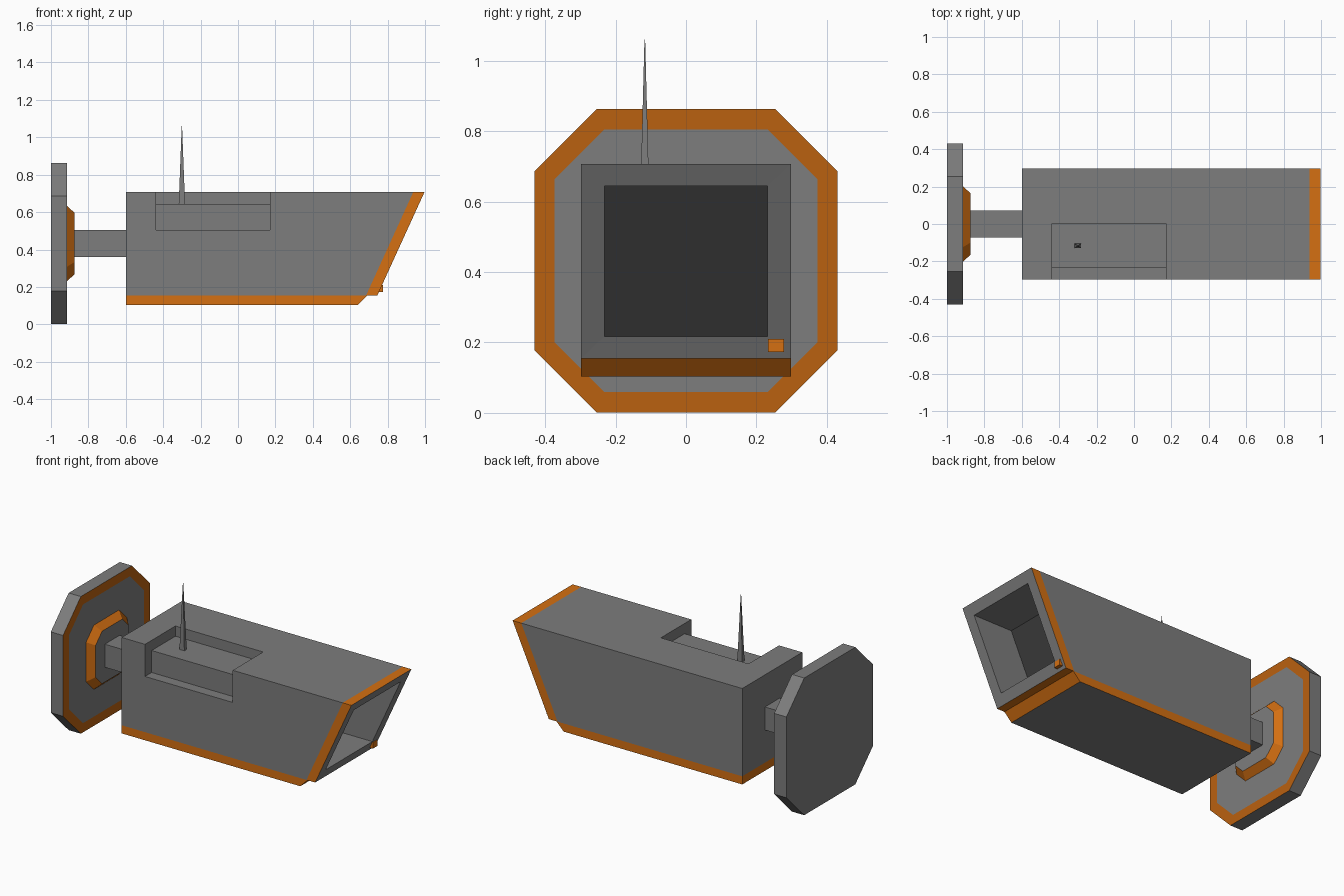
import bpy, bmesh

if "Cube" in bpy.data.objects:
    bpy.data.objects.remove(bpy.data.objects["Cube"])


def material(name, rgb):
    m = bpy.data.materials.new(name)
    m.diffuse_color = (*rgb, 1)
    m.use_nodes = True
    m.node_tree.nodes["Principled BSDF"].inputs["Base Color"].default_value = m.diffuse_color
    return m


MATS = [material("grey", (0.205, 0.205, 0.205)),
        material("orange", (0.66, 0.16, 0.006)),
        material("deep_orange", (0.49, 0.12, 0.005)),
        material("dark_glass", (0.05, 0.05, 0.05))]
GREY, ORANGE, DEEP, GLASS = range(4)


def loft(name, rings, bands, caps=(GREY, GREY)):
    """Skin a list of rings; one material per band and per end cap."""
    bm = bmesh.new()
    loops = [[bm.verts.new(p) for p in r] for r in rings]
    n = len(loops[0])
    for a, b, mat in zip(loops, loops[1:], bands):
        for i in range(n):
            j = (i + 1) % n
            bm.faces.new((a[i], a[j], b[j], b[i])).material_index = mat
    bm.faces.new(loops[0][::-1]).material_index = caps[0]
    bm.faces.new(loops[-1]).material_index = caps[1]
    bmesh.ops.recalc_face_normals(bm, faces=bm.faces)
    me = bpy.data.meshes.new(name)
    bm.to_mesh(me)
    bm.free()
    for m in MATS:
        me.materials.append(m)
    ob = bpy.data.objects.new(name, me)
    bpy.context.collection.objects.link(ob)
    return ob


def flat(x0, x1, y0, y1, z):
    return [(x0, y0, z), (x1, y0, z), (x1, y1, z), (x0, y1, z)]


def box(name, x0, x1, y0, y1, z0, z1, mat=GREY):
    return loft(name, [flat(x0, x1, y0, y1, z0), flat(x0, x1, y0, y1, z1)],
                [mat], (mat, mat))


def frame(x_low, x_high, hy, z0, z1):
    """Upright rectangle, leaning forward when x_high > x_low."""
    return [(x_low, -hy, z0), (x_low, hy, z0), (x_high, hy, z1), (x_high, -hy, z1)]


def octagon(x, h, c, zc=0.432):
    """Upright octagon: half size h, half flat length c."""
    pts = [(c, h), (h, c), (h, -c), (c, -h), (-c, -h), (-h, -c), (-h, c), (-c, h)]
    return [(x, y, zc + z) for y, z in pts]


# Wall plate with painted border, and bevelled boss
loft("wall_plate", [octagon(-1, 0.431, 0.254), octagon(-0.915, 0.431, 0.254),
                    octagon(-0.915, 0.373, 0.232)], [GREY, DEEP])
loft("arm_boss", [octagon(-0.916, 0.203, 0.125), octagon(-0.875, 0.165, 0.1)], [ORANGE])
box("mount_arm", -0.9, -0.59, -0.073, 0.073, 0.36, 0.505)

# Housing: body, orange rim, slanted front and deep lens opening
housing = loft("camera_housing", [
    frame(-0.6, -0.6, 0.298, 0.155, 0.707),
    frame(0.685, 0.937, 0.298, 0.155, 0.707),
    frame(0.745, 0.997, 0.298, 0.155, 0.707),
    frame(0.772, 0.968, 0.232, 0.217, 0.645),
    frame(0.502, 0.698, 0.232, 0.217, 0.645),
], [GREY, ORANGE, GREY, GREY], (GREY, GLASS))

# Corner recess cut into the housing
cutter = box("recess_cutter", -0.438, 0.172, -0.4, 0.004, 0.505, 0.8)
cutter.hide_render = True
mod = housing.modifiers.new("recess", 'BOOLEAN')
mod.operation = 'DIFFERENCE'
mod.solver = 'EXACT'
mod.object = cutter
bpy.context.view_layer.objects.active = housing
bpy.ops.object.modifier_apply(modifier=mod.name)
bpy.data.objects.remove(cutter)
box("recess_panel", -0.443, 0.177, -0.232, 0.01, 0.5, 0.643)

# Lower tray with orange sides
loft("lower_tray", [flat(-0.6, 0.642, -0.298, 0.298, 0.104),
                    flat(-0.6, 0.692, -0.298, 0.298, 0.155)], [ORANGE])

# Status light and antenna
box("status_light", 0.73, 0.775, 0.233, 0.279, 0.173, 0.21, ORANGE)
ax, ay = -0.3, -0.117
loft("antenna", [flat(ax - 0.017, ax + 0.017, ay - 0.012, ay + 0.012, 0.64),
                 flat(ax - 0.001, ax + 0.001, ay - 0.001, ay + 0.001, 1.06)], [GREY])
